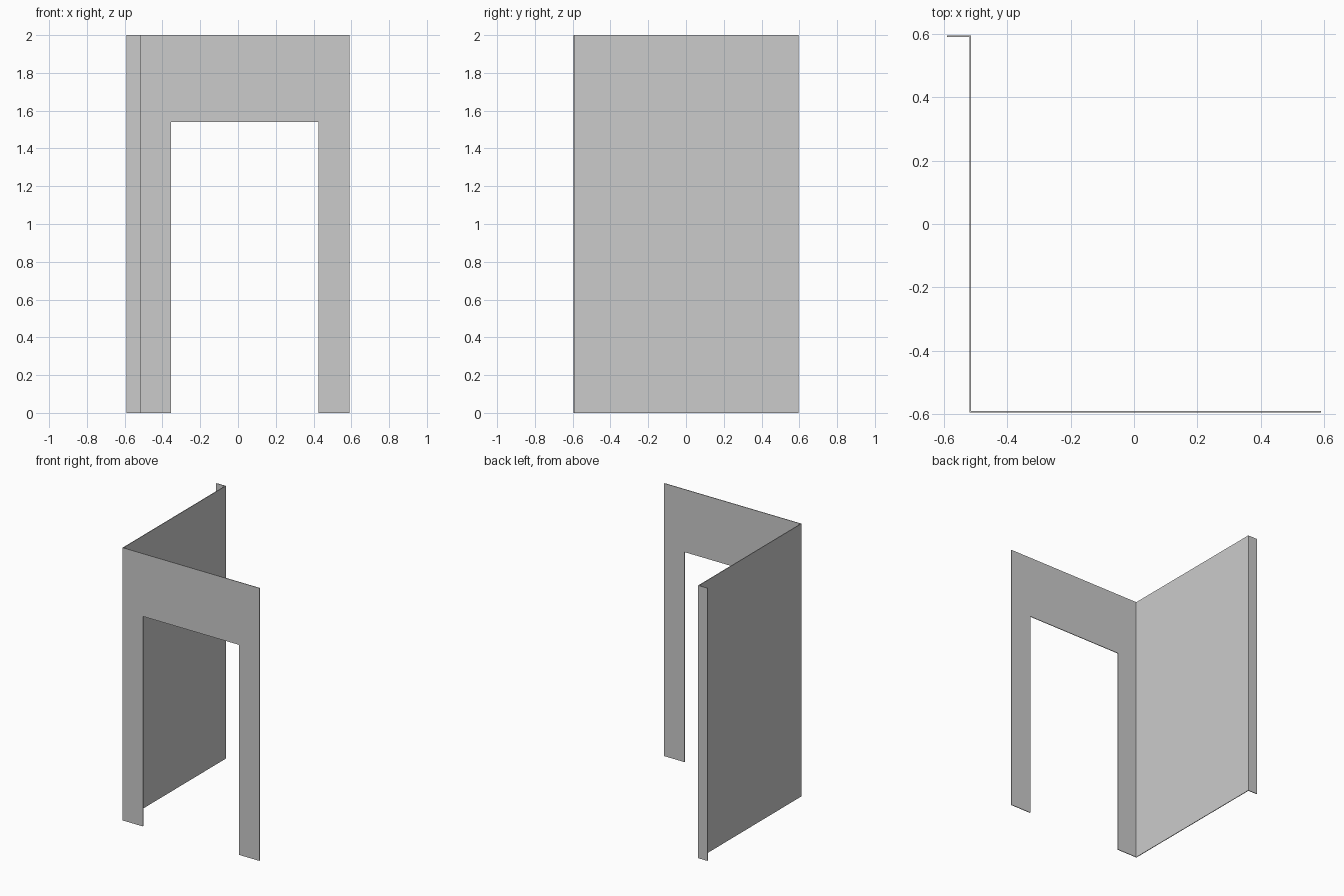
import bpy, bmesh

if "Cube" in bpy.data.objects:
    bpy.data.objects.remove(bpy.data.objects["Cube"])

T = 0.005                    # sheet thickness
Y = 0.595 - T / 2            # centre line of front wall and back flange
SIDE_X = -0.5175             # centre line of side wall

# Folded plan: back flange, side wall, front wall split at the doorway
plan = [(-0.59, Y), (SIDE_X, Y), (SIDE_X, -Y), (-0.355, -Y), (0.425, -Y), (0.59, -Y)]
levels = [0.0, 1.54, 2.0]
DOOR = (3, 0)                # column and row left open

bm = bmesh.new()
grid = [[bm.verts.new((x, y, z)) for z in levels] for x, y in plan]
for i in range(len(plan) - 1):
    for j in range(len(levels) - 1):
        if (i, j) != DOOR:
            bm.faces.new((grid[i][j], grid[i + 1][j], grid[i + 1][j + 1], grid[i][j + 1]))
bmesh.ops.recalc_face_normals(bm, faces=bm.faces)

mesh = bpy.data.meshes.new("folded_wall_panel")
bm.to_mesh(mesh)
bm.free()
panel = bpy.data.objects.new("folded_wall_panel", mesh)
bpy.context.collection.objects.link(panel)

# Give the sheet its thickness; trim top, bottom and ends stay flat
solid = panel.modifiers.new("thickness", 'SOLIDIFY')
solid.thickness = T
solid.offset = 0
solid.use_even_offset = True
